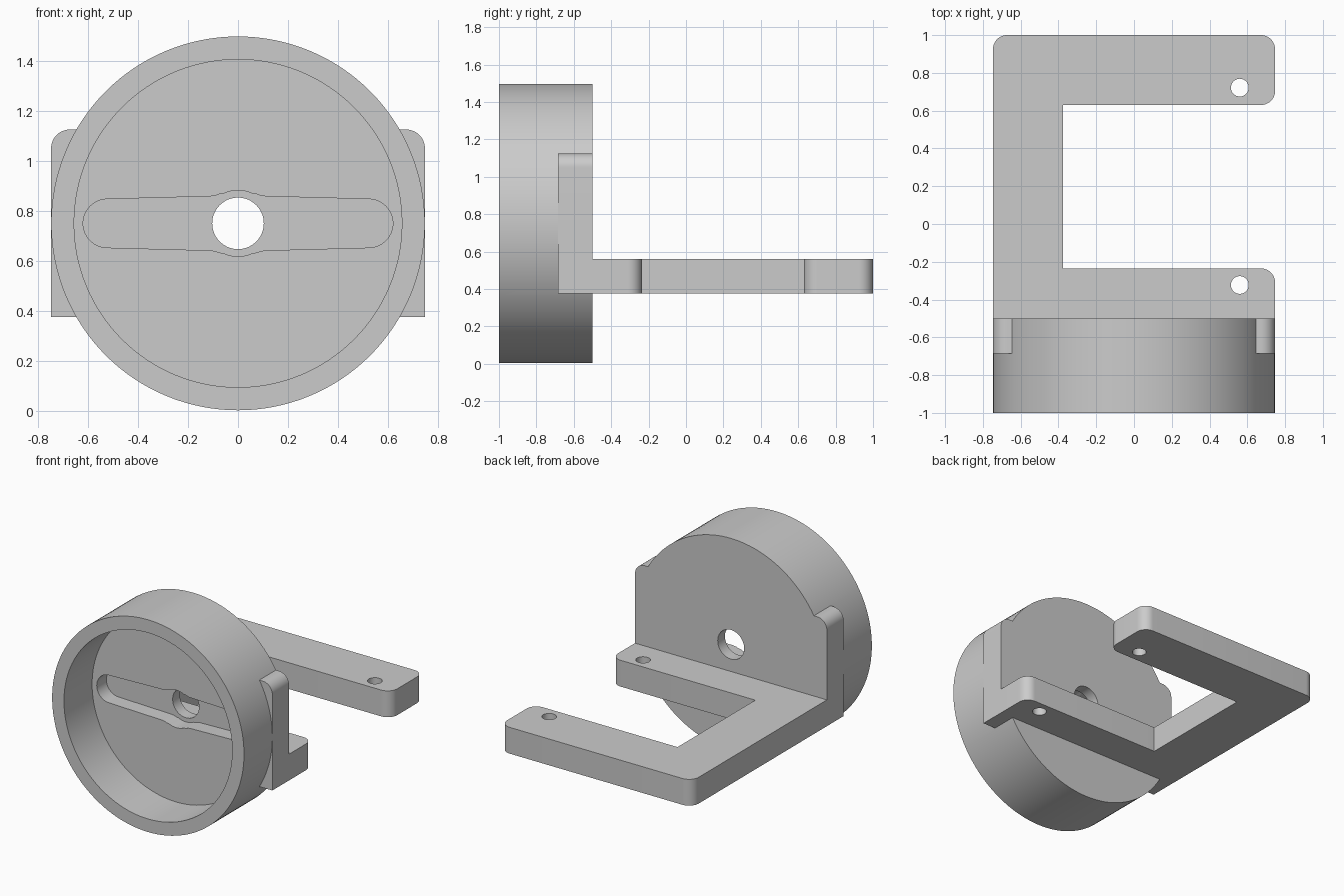
import bpy, bmesh
from math import sin, cos, pi, radians

cube = bpy.data.objects.get("Cube")
if cube:
    bpy.data.objects.remove(cube, do_unlink=True)

grey = bpy.data.materials.new("light grey plastic")
grey.use_nodes = True
grey.diffuse_color = (0.6, 0.6, 0.6, 1)
grey.node_tree.nodes["Principled BSDF"].inputs["Base Color"].default_value = (0.6, 0.6, 0.6, 1)

AXIS_Z = 0.75     # height of the cup axis
HALF = 0.747      # half width of the whole model
CORNER = 0.075    # corner rounding


def arc(cx, cy, r, start, end, steps=12):
    angles = [radians(start + (end - start) * i / steps) for i in range(steps + 1)]
    return [(cx + r * cos(a), cy + r * sin(a)) for a in angles]


def circle(cx, cy, r, n=128):
    return arc(cx, cy, r, 0, 360, n)[:-1]


def prism(name, outline, start, end, axis):
    """Extrude an outline: XZ outline along y, or XY outline along z."""
    bm = bmesh.new()
    place = (lambda u, v: (u, start, v)) if axis == "y" else (lambda u, v: (u, v, start))
    face = bm.faces.new([bm.verts.new(place(u, v)) for u, v in outline])
    new = bmesh.ops.extrude_face_region(bm, geom=[face])["geom"]
    offset = (0, end - start, 0) if axis == "y" else (0, 0, end - start)
    bmesh.ops.translate(bm, vec=offset, verts=[g for g in new if isinstance(g, bmesh.types.BMVert)])
    bmesh.ops.recalc_face_normals(bm, faces=bm.faces)
    mesh = bpy.data.meshes.new(name)
    bm.to_mesh(mesh)
    bm.free()
    mesh.materials.append(grey)
    obj = bpy.data.objects.new(name, mesh)
    bpy.context.collection.objects.link(obj)
    return obj


def combine(target, other, operation):
    mod = target.modifiers.new(operation, "BOOLEAN")
    mod.operation, mod.object, mod.solver = operation, other, "EXACT"
    bpy.ops.object.select_all(action="DESELECT")
    bpy.context.view_layer.objects.active = target
    target.select_set(True)
    bpy.ops.object.modifier_apply(modifier=mod.name)
    bpy.data.objects.remove(other, do_unlink=True)


# Round cup
body = prism("cup_with_bracket", circle(0, AXIS_Z, HALF), -1, -0.5, "y")

# Upright plate with rounded top corners
inner = HALF - CORNER
plate_outline = ([(-HALF, 0.375), (HALF, 0.375)]
                 + arc(inner, 1.125 - CORNER, CORNER, 0, 90)
                 + arc(-inner, 1.125 - CORNER, CORNER, 90, 180))
plate = prism("upright_plate", plate_outline, -0.685, -0.5, "y")

# Horizontal C-shaped bracket
bracket_outline = ([(-HALF, -0.6), (HALF, -0.6)]
                   + arc(inner, -0.235 - CORNER, CORNER, 0, 90)
                   + [(-0.375, -0.235), (-0.375, 0.63)]
                   + arc(inner, 0.63 + CORNER, CORNER, -90, 0)
                   + arc(inner, 1 - CORNER, CORNER, 0, 90)
                   + arc(-inner, 1 - CORNER, CORNER, 90, 180))
bracket = prism("bracket", bracket_outline, 0.375, 0.56, "z")

combine(plate, bracket, "UNION")
combine(body, plate, "UNION")

# Cup cavity
combine(body, prism("cavity_cutter", circle(0, AXIS_Z, 0.655), -1.1, -0.687, "y"), "DIFFERENCE")

# Tapered slot with a bulge around the centre hole
quarter = (arc(0.522, 0, 0.097, 0, 88, 14)
           + [(0.11, 0.108), (0.09, 0.111), (0.075, 0.117)]
           + arc(0, 0, 0.132, 64, 90, 8))
half = quarter + [(-x, z) for x, z in reversed(quarter[:-1])]
slot = [(x, AXIS_Z + z) for x, z in half]
slot += [(x, AXIS_Z - z) for x, z in reversed(half[1:-1])]
combine(body, prism("slot_cutter", slot, -0.8, -0.58, "y"), "DIFFERENCE")

# Centre hole and the two screw holes
combine(body, prism("centre_hole_cutter", circle(0, AXIS_Z, 0.103, 64), -0.9, -0.3, "y"), "DIFFERENCE")
for y in (0.722, -0.323):
    combine(body, prism("screw_hole_cutter", circle(0.56, y, 0.047, 32), 0.2, 0.7, "z"), "DIFFERENCE")

bpy.context.view_layer.objects.active = body
body.select_set(True)
bpy.ops.object.shade_smooth_by_angle(angle=radians(30))
